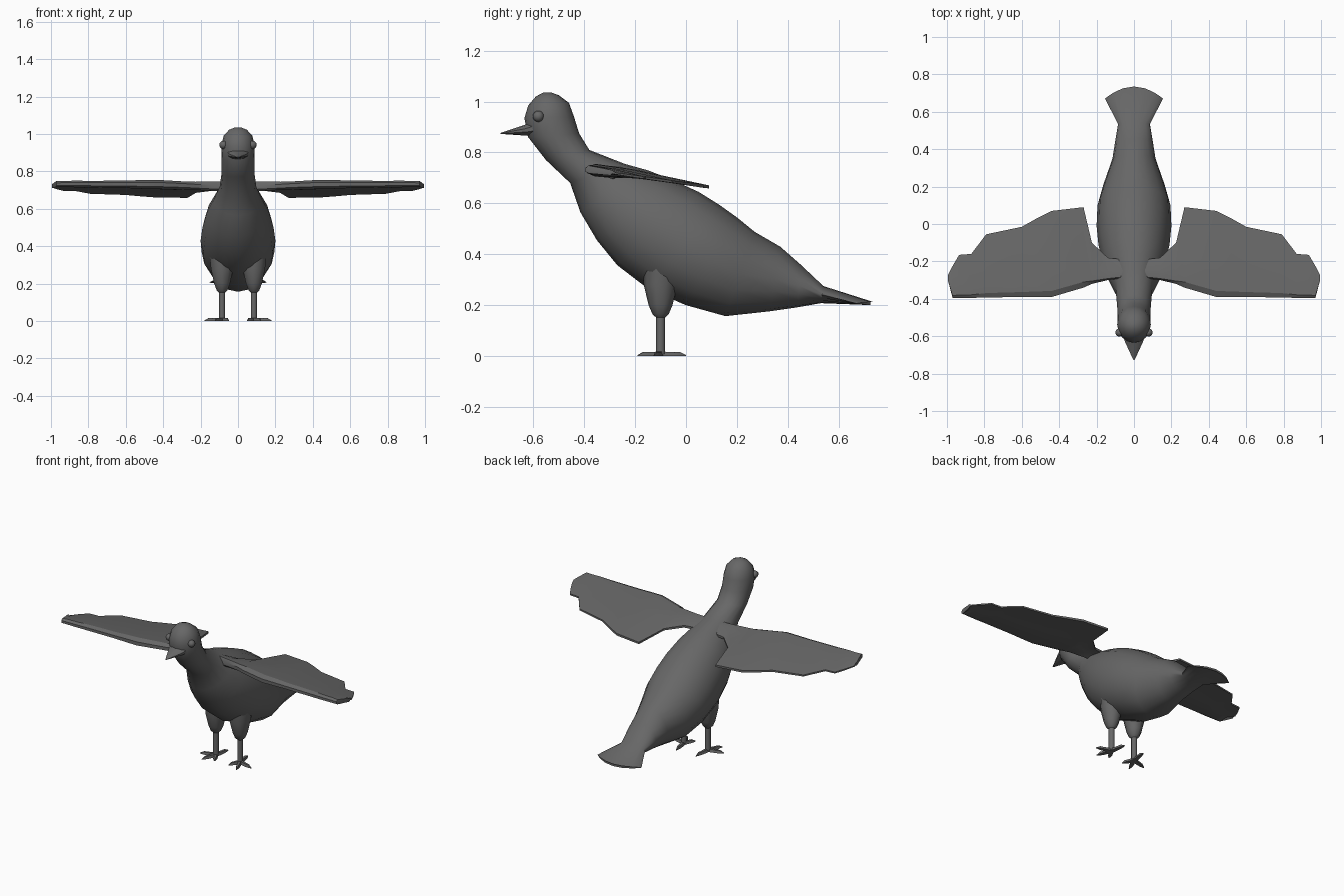
import bpy, bmesh, math
from mathutils import Vector

cube = bpy.data.objects.get("Cube")
if cube:
    bpy.data.objects.remove(cube, do_unlink=True)

grey = bpy.data.materials.new("dark grey")
grey.use_nodes = True
COLOUR = (0.135, 0.135, 0.135, 1)
grey.diffuse_color = COLOUR
grey.node_tree.nodes["Principled BSDF"].inputs["Base Color"].default_value = COLOUR


def finish(name, bm, angle=40, mirror=False):
    """Turn a bmesh into a shaded, optionally mirrored object."""
    bmesh.ops.recalc_face_normals(bm, faces=bm.faces)
    mesh = bpy.data.meshes.new(name)
    bm.to_mesh(mesh)
    bm.free()
    mesh.materials.append(grey)
    ob = bpy.data.objects.new(name, mesh)
    bpy.context.collection.objects.link(ob)
    bpy.ops.object.select_all(action="DESELECT")
    ob.select_set(True)
    bpy.context.view_layer.objects.active = ob
    bpy.ops.object.shade_smooth_by_angle(angle=math.radians(angle))
    if mirror:
        ob.modifiers.new("Mirror", "MIRROR")
    return ob


def loft(bm, rings):
    """Bridge rings of points and cap both ends."""
    rows = [[bm.verts.new(p) for p in ring] for ring in rings]
    n = len(rows[0])
    for a, b in zip(rows, rows[1:]):
        for i in range(n):
            j = (i + 1) % n
            bm.faces.new((a[i], a[j], b[j], b[i]))
    bm.faces.new(rows[0])
    bm.faces.new(rows[-1])


def section(upper, lower, half_width, sides=16, sweep=0, x=0):
    """Ellipse between an upper and a lower (y, z) point; sweep pulls the sides forward."""
    ring = []
    for i in range(sides):
        a = math.tau * i / sides
        c, s = math.cos(a), math.sin(a)
        t = (1 + c) / 2
        ring.append((x + half_width * s,
                     lower[0] + (upper[0] - lower[0]) * t - sweep * s * s,
                     lower[1] + (upper[1] - lower[1]) * t))
    return ring


# Head, neck, body and fanned tail as one continuous skin
body_sections = [
    ((-.53, 1.036), (-.56, 1.036), .015),
    ((-.50, 1.025), (-.59, 1.02), .048),
    ((-.46, .995), (-.62, .985), .077),
    ((-.44, .94), (-.635, .935), .09),
    ((-.42, .875), (-.62, .86), .088),
    ((-.38, .81), (-.55, .77), .088),
    ((-.24, .755), (-.455, .68), .098),
    ((-.15, .73), (-.415, .565), .13),
    ((-.06, .695), (-.35, .455), .168),
    ((.05, .645), (-.27, .357), .19),
    ((.13, .595), (-.15, .265), .2),
    ((.20, .545), (0, .20), .195),
    ((.27, .488), (.155, .157), .163),
    ((.37, .43), (.33, .176), .115),
    ((.45, .36), (.44, .192), .1),
    ((.54, .275), (.53, .208), .085),
]
bm = bmesh.new()
loft(bm, [section(*s) for s in body_sections]
     + [section((.735, .213), (.735, .2), .155, sweep=.065)])
finish("body", bm)

# Beak
bm = bmesh.new()
loft(bm, [section((-.57, .94), (-.57, .862), .07, 10),
          section((-.635, .908), (-.625, .866), .05, 10),
          section((-.728, .877), (-.728, .873), .003, 10)])
finish("beak", bm)

# Eyes
bm = bmesh.new()
bmesh.ops.create_uvsphere(bm, u_segments=12, v_segments=8, radius=.022)
bmesh.ops.translate(bm, verts=bm.verts, vec=(.078, -.58, .942))
finish("eyes", bm, mirror=True)

# Wings: span position, leading edge y, trailing edge y, thickness
wing_stations = [
    (.06, -.29, -.19, .05), (.14, -.30, -.18, .045), (.225, -.32, -.10, .04),
    (.27, -.34, .09, .04), (.44, -.39, .07, .045), (.52, -.39, .03, .042),
    (.60, -.39, -.015, .036), (.79, -.393, -.055, .033), (.87, -.395, -.16, .032),
    (.935, -.395, -.165, .03), (.97, -.395, -.225, .028), (.995, -.30, -.275, .02),
]
# Chord fraction and height as a share of the thickness
airfoil = [(0, -.3), (0, .2), (.07, .6), (.4, .6), (1, .15), (1, -.15), (.4, -.1), (.07, -.5)]


def wing_ring(x, lead, trail, thick):
    ring = []
    for f, h in airfoil:
        y = lead + (trail - lead) * f
        ring.append((x, y, .733 - .142 * (y + .39) + thick * h))
    return ring


bm = bmesh.new()
loft(bm, [wing_ring(*s) for s in wing_stations])
finish("wings", bm, angle=30, mirror=True)

# Thighs and shanks
LEG_X, LEG_Y = .085, -.1


def leg_ring(z, r, shift=0):
    y = LEG_Y + shift
    return section((y + r, z), (y - r, z), r * .95, 10, x=LEG_X)


bm = bmesh.new()
loft(bm, [leg_ring(.40, .08, .01), leg_ring(.28, .066), leg_ring(.20, .047),
          leg_ring(.165, .032), leg_ring(.152, .018)])
finish("thighs", bm, mirror=True)
bm = bmesh.new()
loft(bm, [leg_ring(.17, .018), leg_ring(.008, .018)])
finish("shanks", bm, mirror=True)

# Toes: three forward and one back, each a tapered low wedge
bm = bmesh.new()
ankle = Vector((LEG_X, LEG_Y, 0))
for tip in ((.05, -.165), (.122, -.19), (.18, -.125), (.07, 0)):
    way = Vector((*tip, 0)) - ankle
    side = Vector((-way.y, way.x, 0)).normalized()
    rings = []
    for f, w, h in ((0, .013, .018), (.55, .012, .015), (.75, .009, .016), (1, .002, .004)):
        p = ankle + way * f
        rings.append([p - side * w, p + side * w,
                      p + side * w * .6 + Vector((0, 0, h)), p - side * w * .6 + Vector((0, 0, h))])
    loft(bm, rings)
finish("feet", bm, mirror=True)
